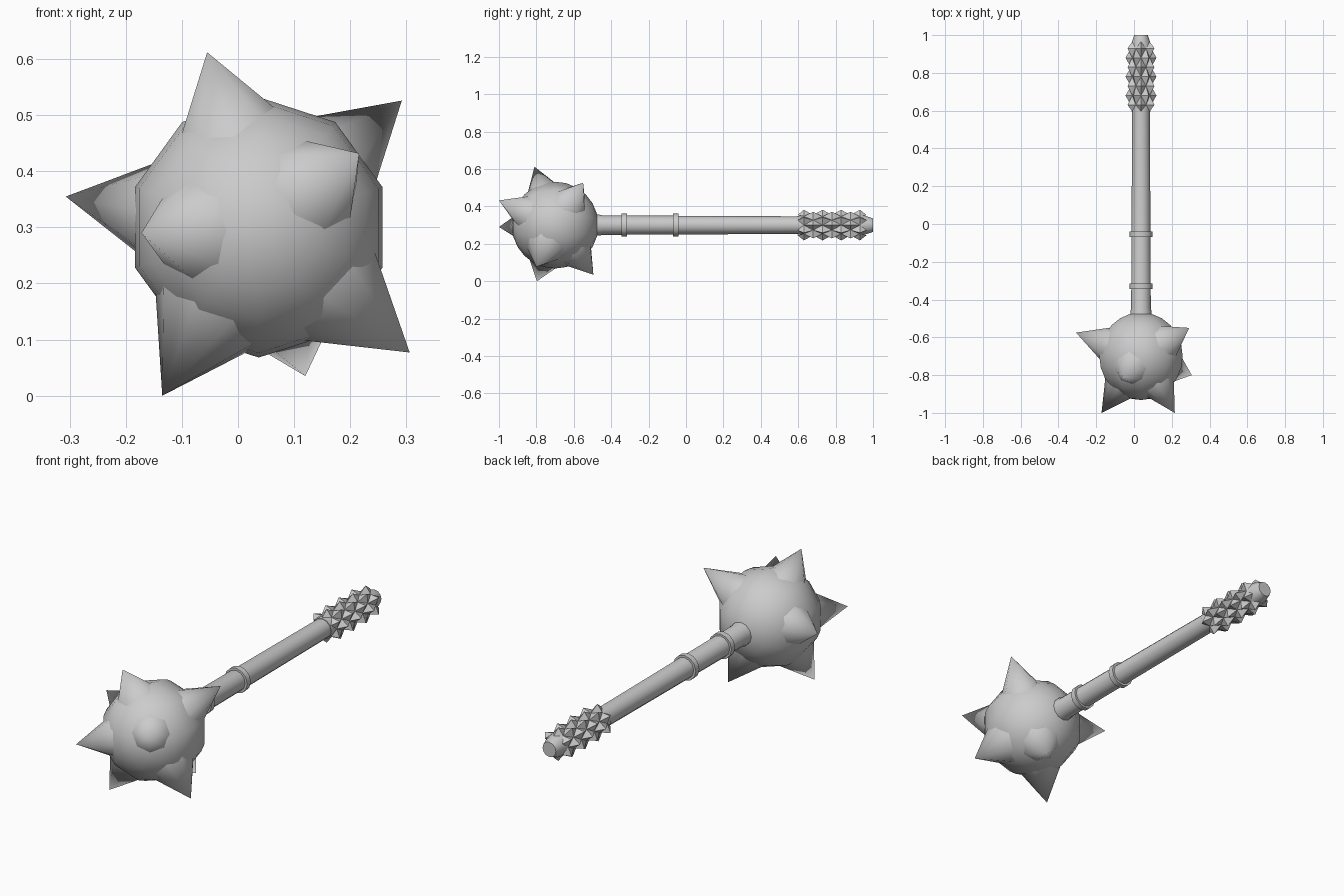
import bpy, bmesh
from math import pi, sin, cos, radians
from mathutils import Vector, Matrix

if "Cube" in bpy.data.objects:
    bpy.data.objects.remove(bpy.data.objects["Cube"])

CX, CZ = 0.037, 0.30
BALL = Vector((CX, -0.70, CZ))


def finish(name, bm, smooth=None):
    bmesh.ops.recalc_face_normals(bm, faces=bm.faces)
    me = bpy.data.meshes.new(name)
    bm.to_mesh(me)
    bm.free()
    ob = bpy.data.objects.new(name, me)
    bpy.context.collection.objects.link(ob)
    if smooth:
        bpy.ops.object.select_all(action='DESELECT')
        ob.select_set(True)
        bpy.context.view_layer.objects.active = ob
        bpy.ops.object.shade_smooth_by_angle(angle=radians(smooth))
    return ob


def polar(y, r, a):
    return Vector((CX + r * cos(a), y, CZ + r * sin(a)))


def lathe(name, profile, n=12, smooth=40):
    """Closed turned solid along y from (y, radius) pairs."""
    bm = bmesh.new()
    rings = [[bm.verts.new(polar(y, r, 2 * pi * i / n)) for i in range(n)]
             for y, r in profile]
    for a, b in zip(rings, rings[1:]):
        for i in range(n):
            j = (i + 1) % n
            bm.faces.new((a[i], a[j], b[j], b[i]))
    bm.faces.new(rings[0])
    bm.faces.new(rings[-1])
    return finish(name, bm, smooth)


# Ball head, poles along the handle
bm = bmesh.new()
bmesh.ops.create_uvsphere(bm, u_segments=10, v_segments=12, radius=0.232)
bm.transform(Matrix.Translation(BALL) @ Matrix.Rotation(pi / 2, 4, 'X'))
finish("ball_head", bm, 60)

# Spikes: tip position and half width where they leave the ball
spikes = [((-0.055, -0.81, 0.612), 0.085), ((0.292, -0.55, 0.526), 0.088),
          ((-0.307, -0.575, 0.355), 0.085), ((-0.135, -0.797, 0.0), 0.095),
          ((-0.172, -1.0, 0.29), 0.085), ((0.216, -1.0, 0.432), 0.085),
          ((0.306, -0.80, 0.077), 0.095), ((0.12, -0.495, 0.035), 0.088)]
for k, (tip, w) in enumerate(spikes):
    axis = Vector(tip) - BALL
    length, start = axis.length, 0.17
    depth = length - start
    bm = bmesh.new()
    bmesh.ops.create_cone(bm, cap_ends=True, segments=8, depth=depth, radius2=0,
                          radius1=w * depth / (length - 0.21))
    mid = BALL + axis.normalized() * (start + depth / 2)
    bm.transform(Matrix.Translation(mid) @ axis.to_track_quat('Z', 'Y').to_matrix().to_4x4())
    finish(f"spike_{k + 1}", bm, 60)

# Shaft, collars and grip core
lathe("shaft", [(-0.52, 0.058), (-0.465, 0.056), (-0.445, 0.052), (0.60, 0.047)])
for k, y in enumerate((-0.33, -0.055)):
    lathe(f"collar_{k + 1}", [(y - 0.014, 0.061), (y + 0.014, 0.061)])
lathe("grip_core", [(0.595, 0.05), (0.95, 0.053), (1.0, 0.036)])

# Grip studs: staggered rows of diamond-based pyramids
bm = bmesh.new()
N, STEP, BASE, PEAK = 6, 0.05, 0.054, 0.082
for row in range(7):
    y = 0.63 + row * STEP
    for i in range(N):
        a = pi / 2 + 2 * pi * (i + 0.5 * (row % 2)) / N
        h = pi / N
        corners = [bm.verts.new(polar(min(max(y + dy, 0.597), 0.965), BASE, a + da))
                   for dy, da in ((-STEP, 0), (0, h), (STEP, 0), (0, -h))]
        apex = bm.verts.new(polar(y, PEAK, a))
        for c in range(4):
            bm.faces.new((corners[c], corners[(c + 1) % 4], apex))
bmesh.ops.remove_doubles(bm, verts=bm.verts, dist=0.0005)
finish("grip_studs", bm)
